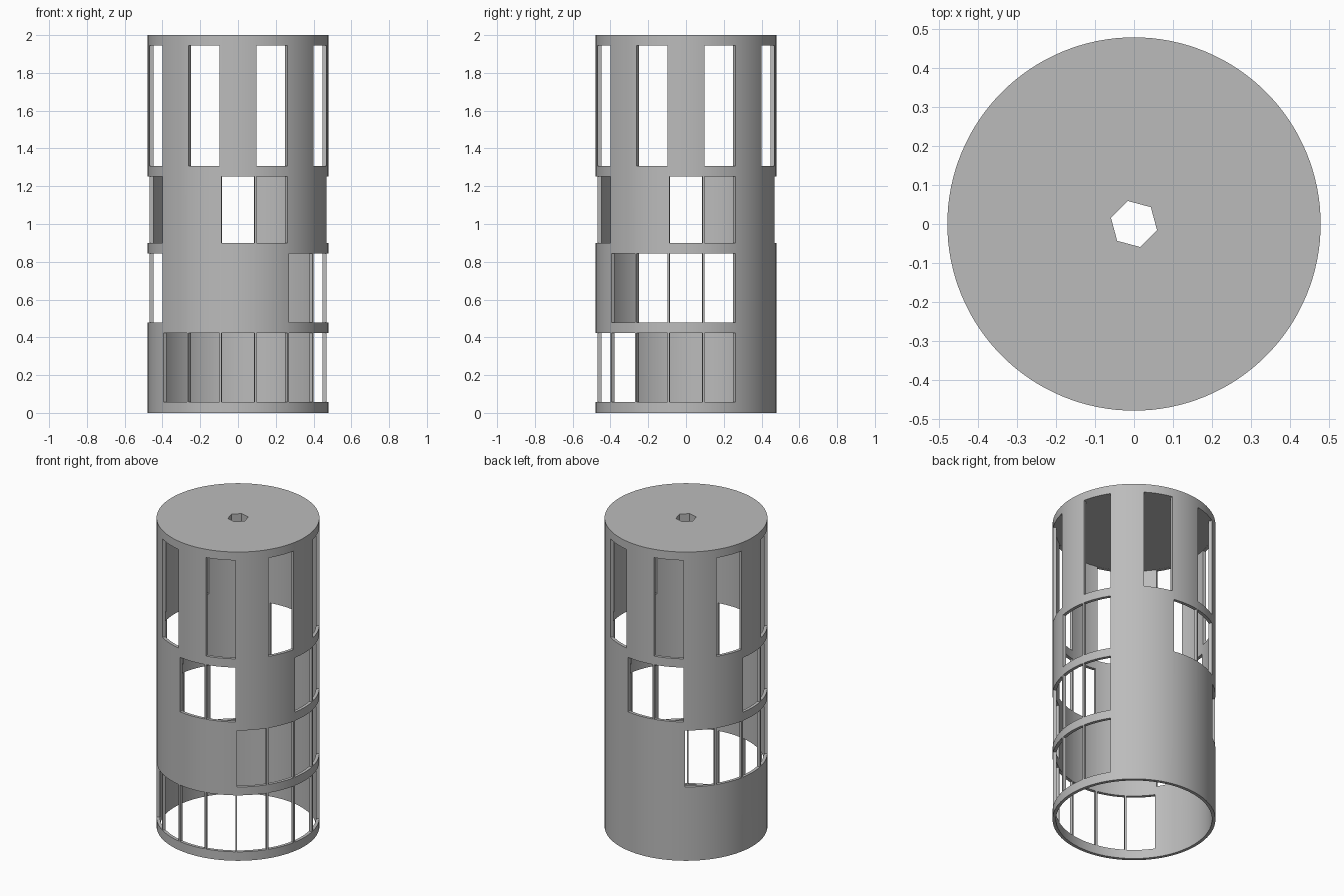
import bpy
import bmesh
from math import cos, sin, radians

cube = bpy.data.objects.get("Cube")
if cube:
    bpy.data.objects.remove(cube, do_unlink=True)

OUTER, INNER, HEIGHT = 0.478, 0.458, 2.0
LID_BASE = 1.947
SECTOR, HALF = 22.5, 10.6      # window pitch and half width in degrees

grey = bpy.data.materials.new("plain grey")
grey.use_nodes = True
colour = (0.5, 0.5, 0.5, 1)
grey.diffuse_color = colour
grey.node_tree.nodes["Principled BSDF"].inputs["Base Color"].default_value = colour


def ring(radius, sides, start=0.0):
    return [(radius * cos(radians(start + 360 * i / sides)),
             radius * sin(radians(start + 360 * i / sides))) for i in range(sides)]


def add_prism(bm, outline, low, high):
    """Extrude a flat outline from low to high."""
    bottom = [bm.verts.new((x, y, low)) for x, y in outline]
    top = [bm.verts.new((x, y, high)) for x, y in outline]
    bm.faces.new(bottom[::-1])
    bm.faces.new(top)
    for i in range(len(outline)):
        j = (i + 1) % len(outline)
        bm.faces.new((bottom[i], bottom[j], top[j], top[i]))


def make_object(name, prisms):
    bm = bmesh.new()
    for outline, low, high in prisms:
        add_prism(bm, outline, low, high)
    mesh = bpy.data.meshes.new(name)
    bm.to_mesh(mesh)
    bm.free()
    mesh.materials.append(grey)
    obj = bpy.data.objects.new(name, mesh)
    bpy.context.collection.objects.link(obj)
    return obj


def wedge(sector):
    """Radial window outline crossing the wall."""
    a, b = (radians(sector * SECTOR + s * HALF) for s in (-1, 1))
    return [(0.40 * cos(a), 0.40 * sin(a)), (0.56 * cos(a), 0.56 * sin(a)),
            (0.56 * cos(b), 0.56 * sin(b)), (0.40 * cos(b), 0.40 * sin(b))]


# Window rows: bottom, top, and which of the 16 sectors are open
rows = [
    (0.058, 0.424, lambda k: (k + 6) % 16 < 8),
    (0.478, 0.844, lambda k: (k + 2) % 8 < 4),
    (0.899, 1.252, lambda k: k % 4 < 2),
    (1.308, 1.946, lambda k: k % 2 == 1),
]
windows = [(wedge(k), low, high) for low, high, is_open in rows
           for k in range(16) if is_open(k)]

# Closed-top drum, then its hollow, the hexagonal shaft hole and the windows
drum = make_object("coded_drum", [(ring(OUTER, 128), 0, HEIGHT)])
cutters = [
    make_object("bore_cutter", [(ring(INNER, 128), -0.2, LID_BASE)]),
    make_object("shaft_hole_cutter", [(ring(0.061, 6, 45), 1.8, 2.2)]),
    make_object("window_cutter", windows),
]

bpy.ops.object.select_all(action="DESELECT")
bpy.context.view_layer.objects.active = drum
drum.select_set(True)
for cutter in cutters:
    cutter.hide_render = True
    cut = drum.modifiers.new(cutter.name, "BOOLEAN")
    cut.operation = "DIFFERENCE"
    cut.solver = "EXACT"
    cut.object = cutter
    bpy.ops.object.modifier_apply(modifier=cut.name)
for cutter in cutters:
    bpy.data.objects.remove(cutter, do_unlink=True)

bpy.ops.object.shade_smooth_by_angle(angle=radians(30))
